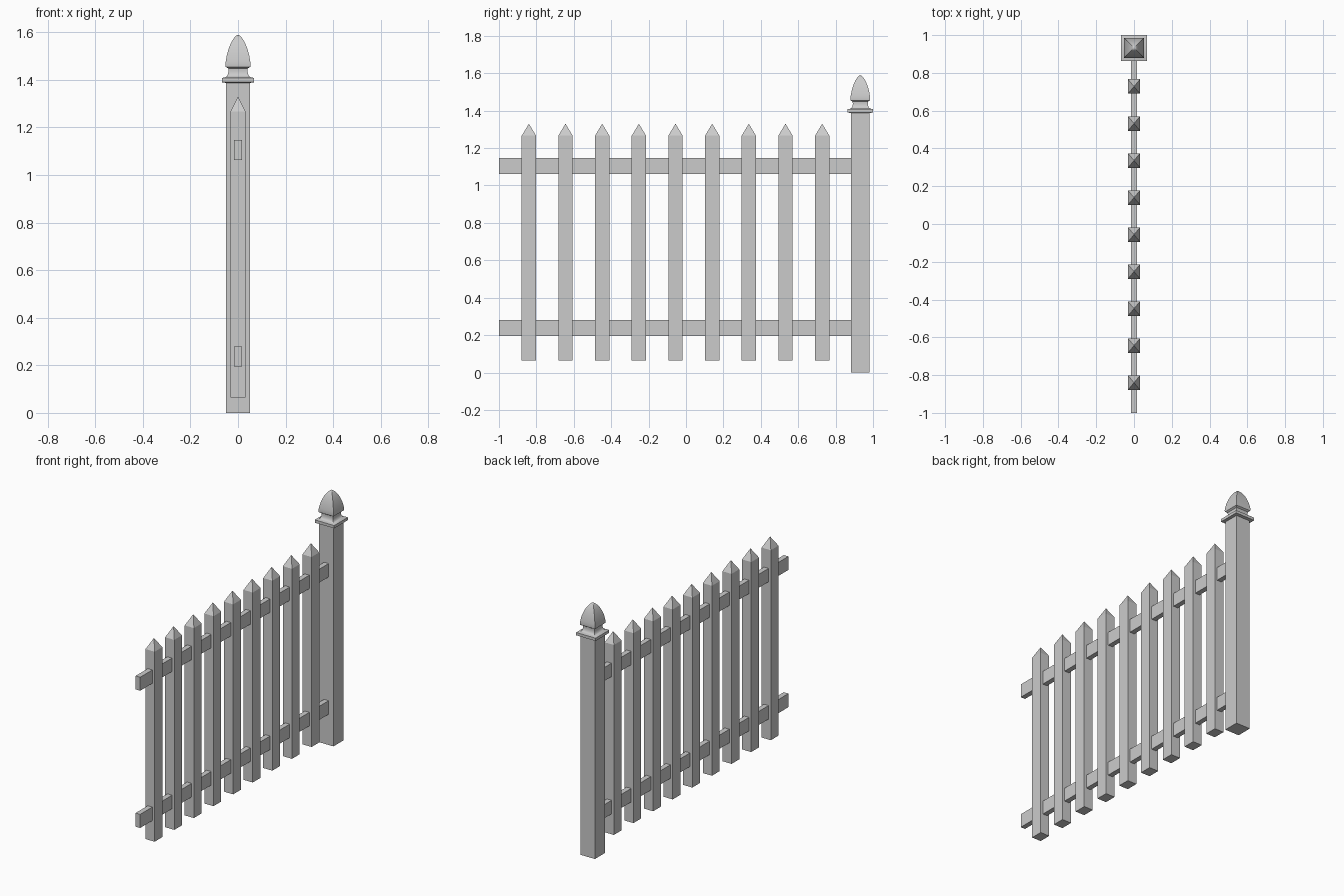
import bpy, bmesh

if "Cube" in bpy.data.objects:
    bpy.data.objects.remove(bpy.data.objects["Cube"])

def square_loft(name, profile, x=0, y=0, ratio=1.0):
    """Stack square rings (half_width, z); ratio scales depth in y."""
    bm = bmesh.new()
    rings = []
    for r, z in profile:
        if r == 0:
            rings.append([bm.verts.new((x, y, z))])
        else:
            rings.append([bm.verts.new((x + sx * r, y + sy * r * ratio, z))
                          for sx, sy in ((-1, -1), (1, -1), (1, 1), (-1, 1))])
    bm.faces.new(rings[0][::-1])
    for a, b in zip(rings, rings[1:]):
        for i in range(4):
            j = (i + 1) % 4
            bm.faces.new((a[i], a[j], b[0]) if len(b) == 1 else (a[i], a[j], b[j], b[i]))
    if len(rings[-1]) == 4:
        bm.faces.new(rings[-1])
    bmesh.ops.recalc_face_normals(bm, faces=bm.faces)
    me = bpy.data.meshes.new(name)
    bm.to_mesh(me)
    bm.free()
    ob = bpy.data.objects.new(name, me)
    bpy.context.collection.objects.link(ob)
    return ob

def box(name, lo, hi):
    bpy.ops.mesh.primitive_cube_add(size=1, location=[(a + b) / 2 for a, b in zip(lo, hi)])
    ob = bpy.context.object
    ob.name = name
    ob.scale = [b - a for a, b in zip(lo, hi)]
    bpy.ops.object.transform_apply(location=False, rotation=False, scale=True)

# pointed pickets
for i in range(9):
    square_loft(f"picket_{i + 1}", [(0.032, 0.065), (0.032, 1.266), (0, 1.33)],
                y=-0.84 + i * 0.196, ratio=1.2)

# horizontal rails running into the post
box("lower_rail", (-0.016, -1, 0.194), (0.016, 0.885, 0.28))
box("upper_rail", (-0.016, -1, 1.062), (0.016, 0.885, 1.147))

# end post with cap plate and square acorn finial, one continuous profile
post = square_loft("end_post", [
    (0.05, 0), (0.05, 1.387), (0.068, 1.39), (0.068, 1.408),
    (0.052, 1.411), (0.046, 1.416), (0.042, 1.425), (0.040, 1.436), (0.041, 1.448),
    (0.052, 1.455), (0.053, 1.465), (0.051, 1.482), (0.046, 1.508),
    (0.038, 1.535), (0.027, 1.561), (0.014, 1.58), (0.006, 1.587), (0, 1.589)], y=0.932)

# smooth the finial curve while keeping the corners sharp
bpy.ops.object.select_all(action='DESELECT')
post.select_set(True)
bpy.context.view_layer.objects.active = post
bpy.ops.object.shade_smooth_by_angle(angle=0.6)
